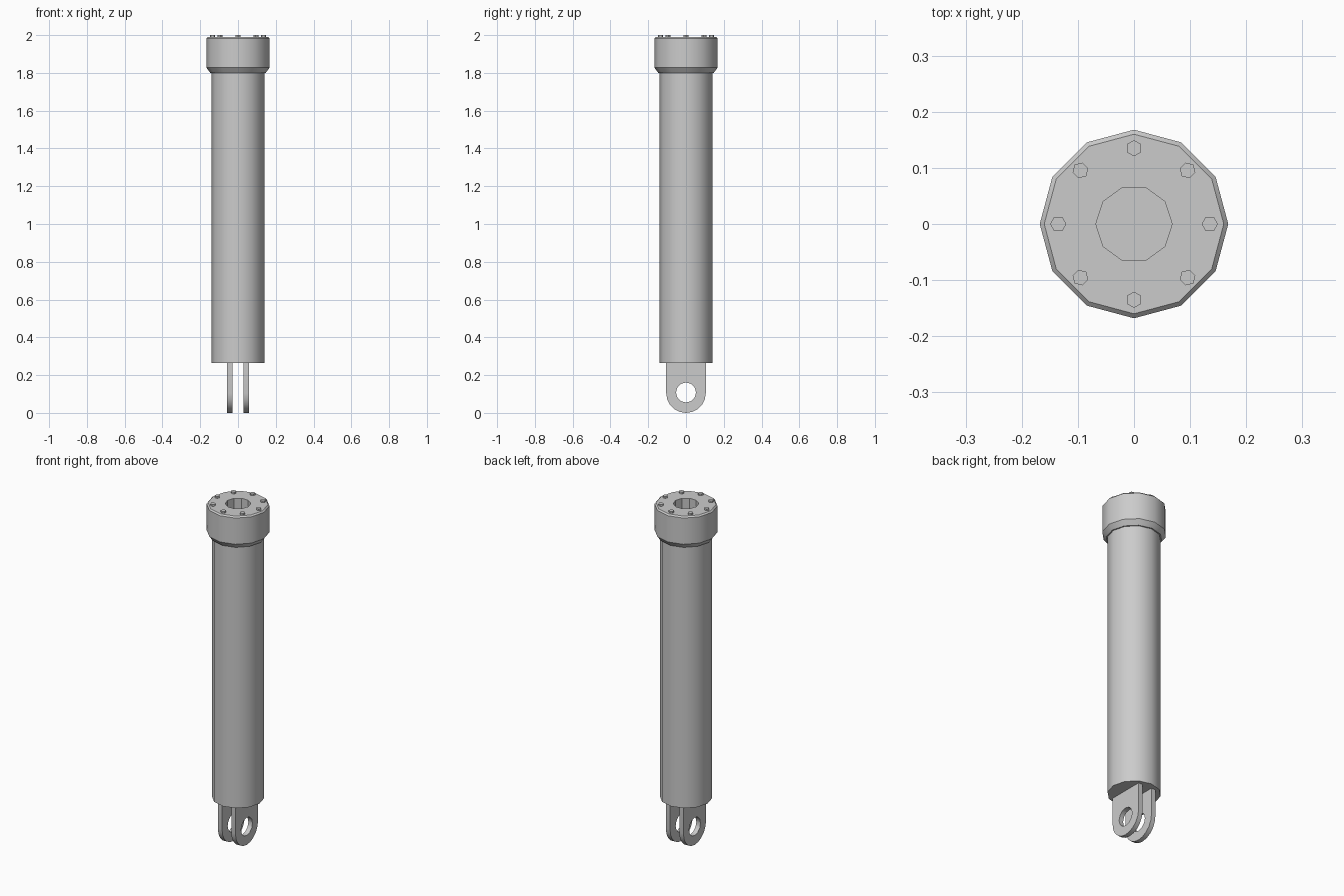
import bpy, bmesh, math

if "Cube" in bpy.data.objects:
    bpy.data.objects.remove(bpy.data.objects["Cube"], do_unlink=True)

steel = bpy.data.materials.new("grey steel")
steel.use_nodes = True
GREY = (0.6, 0.6, 0.6, 1)
steel.diffuse_color = GREY
steel.node_tree.nodes["Principled BSDF"].inputs["Base Color"].default_value = GREY


def ring(radius, sides):
    return [(radius * math.cos(2 * math.pi * i / sides),
             radius * math.sin(2 * math.pi * i / sides)) for i in range(sides)]


def loft(name, loops, smooth=None):
    """Closed solid through equal-length loops of 3D points."""
    bm = bmesh.new()
    rows = [[bm.verts.new(p) for p in loop] for loop in loops]
    n = len(rows[0])
    for a, b in zip(rows, rows[1:]):
        for i in range(n):
            j = (i + 1) % n
            bm.faces.new((a[i], a[j], b[j], b[i]))
    bm.faces.new(rows[0])
    bm.faces.new(rows[-1])
    bmesh.ops.recalc_face_normals(bm, faces=bm.faces)
    mesh = bpy.data.meshes.new(name)
    bm.to_mesh(mesh)
    bm.free()
    mesh.materials.append(steel)
    obj = bpy.data.objects.new(name, mesh)
    bpy.context.collection.objects.link(obj)
    if smooth:
        shade(obj, smooth)
    return obj


def select(obj):
    bpy.ops.object.select_all(action='DESELECT')
    obj.select_set(True)
    bpy.context.view_layer.objects.active = obj


def shade(obj, degrees):
    select(obj)
    bpy.ops.object.shade_smooth_by_angle(angle=math.radians(degrees))


def cut(obj, cutter):
    mod = obj.modifiers.new("hole", 'BOOLEAN')
    mod.operation = 'DIFFERENCE'
    mod.solver = 'EXACT'
    mod.object = cutter
    select(obj)
    bpy.ops.object.modifier_apply(modifier=mod.name)
    bpy.data.objects.remove(cutter, do_unlink=True)


def lathe(name, profile, sides, smooth=None):
    return loft(name, [[(x, y, z) for x, y in ring(r, sides)] for r, z in profile], smooth)


# Barrel with bolted head, and the rod bore sunk into its top
BODY = [(0.14, 0.265), (0.14, 1.8), (0.147, 1.8), (0.168, 1.828),
        (0.168, 1.982), (0.16, 1.99)]
body = lathe("cylinder_body", BODY, 12)
cut(body, lathe("bore_cutter", [(0.068, 1.78), (0.068, 2.1)], 10))
shade(body, 32)

# Hex bolts around the head
for i in range(8):
    a = i * math.pi / 4
    bolt = lathe(f"head_bolt_{i + 1}", [(0.0145, 1.98), (0.0145, 2.0)], 6)
    bolt.location = (0.135 * math.cos(a), 0.135 * math.sin(a), 0)
    bolt.rotation_euler.z = a

# Clevis: two round-ended lugs with a pin hole
R = 0.105
arc = [(R * math.cos(t), R + R * math.sin(t))
       for t in (math.pi + math.pi * i / 10 for i in range(11))]
outline = arc + [(R, 0.27), (-R, 0.27)]
pin = [(y, z + 0.108) for y, z in ring(0.053, 12)]
for side, sign in (("left", 1), ("right", -1)):
    lug = loft(f"clevis_lug_{side}",
               [[(sign * x, y, z) for y, z in outline] for x in (0.03, 0.057)])
    cut(lug, loft("pin_cutter", [[(sign * x, y, z) for y, z in pin] for x in (0.01, 0.08)]))
    shade(lug, 32)
